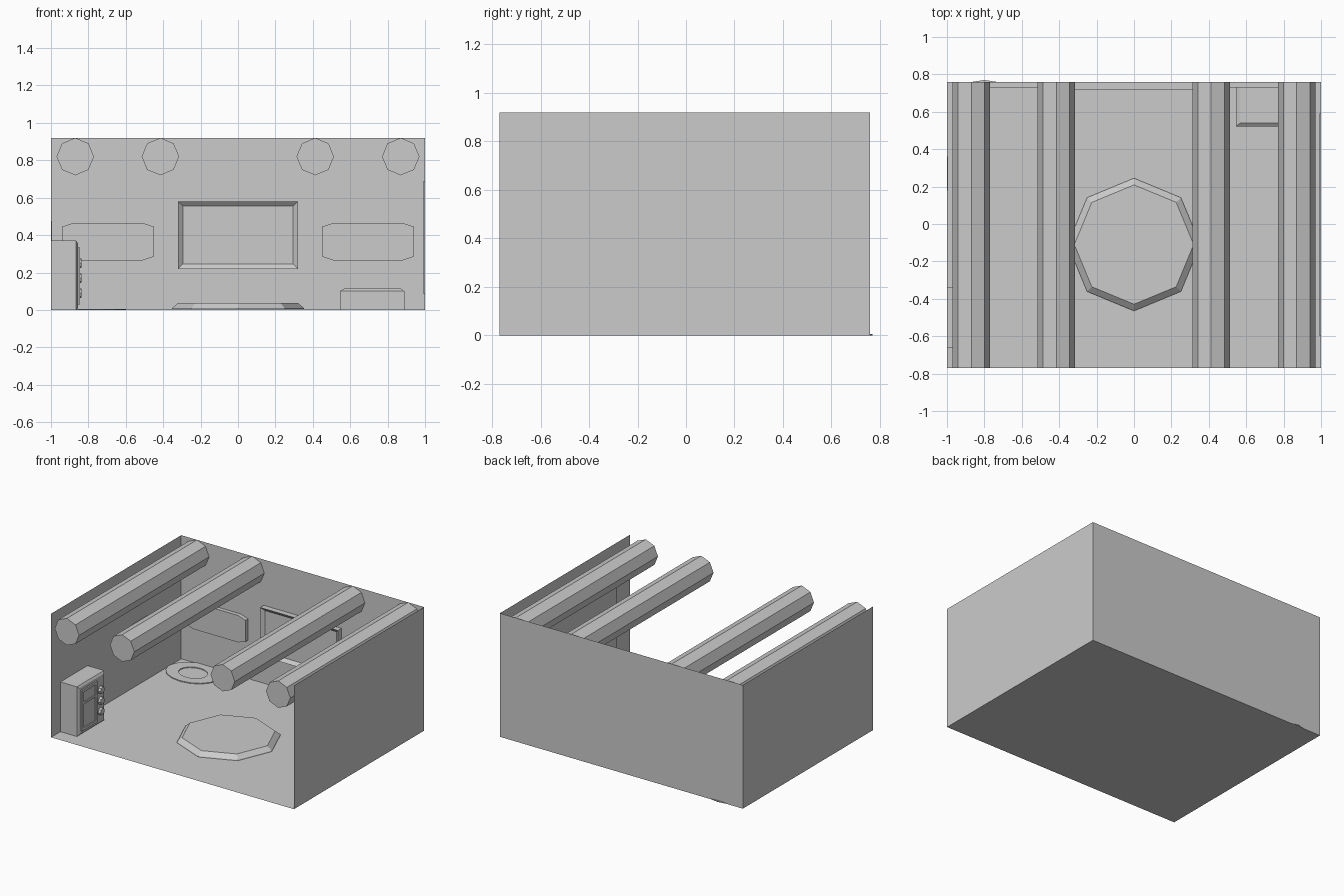
import bpy, bmesh
from math import sin, cos, pi

if "Cube" in bpy.data.objects:
    bpy.data.objects.remove(bpy.data.objects["Cube"])


def mesh_object(name, bm, recalc=True):
    if recalc:
        bmesh.ops.recalc_face_normals(bm, faces=bm.faces)
    me = bpy.data.meshes.new(name)
    bm.to_mesh(me)
    bm.free()
    ob = bpy.data.objects.new(name, me)
    bpy.context.collection.objects.link(ob)
    return ob


def loft(name, loops, cap_start=True, cap_end=True, ring=False):
    """Join equal-length loops of points with quads, optionally capped."""
    bm = bmesh.new()
    vs = [[bm.verts.new(p) for p in lp] for lp in loops]
    pairs = list(zip(vs, vs[1:])) + ([(vs[-1], vs[0])] if ring else [])
    for a, b in pairs:
        n = len(a)
        for i in range(n):
            j = (i + 1) % n
            bm.faces.new((a[i], a[j], b[j], b[i]))
    if cap_start:
        bm.faces.new(vs[0])
    if cap_end:
        bm.faces.new(vs[-1])
    return mesh_object(name, bm)


def rect(u0, u1, v0, v1):
    return [(u0, v0), (u1, v0), (u1, v1), (u0, v1)]


def ngon(cu, cv, ru, rv, n=8):
    return [(cu + ru * cos(2 * pi * i / n), cv + rv * sin(2 * pi * i / n)) for i in range(n)]


def at_x(pts, x):
    return [(x, u, v) for u, v in pts]


def at_y(pts, y):
    return [(u, y, v) for u, v in pts]


def at_z(pts, z):
    return [(u, v, z) for u, v in pts]


FRONT, BACK, TOP = -0.77, 0.76, 0.92

# Open room: floor, two side walls, back wall (single sheets)
bm = bmesh.new()
a = [bm.verts.new(p) for p in [(-1, FRONT, 0), (1, FRONT, 0), (1, BACK, 0), (-1, BACK, 0)]]
b = [bm.verts.new((v.co.x, v.co.y, TOP)) for v in a]
bm.faces.new(a)
for i, j in ((1, 2), (2, 3), (3, 0)):
    bm.faces.new((a[j], a[i], b[i], b[j]))
mesh_object("room_shell", bm, recalc=False)

# Octagonal ceiling beams
for i, x in enumerate((-0.87, -0.415, 0.413, 0.87)):
    prof = ngon(x, 0.82, 0.1, 0.1)
    loft(f"ceiling_beam_{i + 1}", [at_y(prof, FRONT), at_y(prof, BACK)])

# Central picture frame with inward sloping border and recessed panel
outer = rect(-0.32, 0.32, 0.22, 0.58)
inner = rect(-0.295, 0.295, 0.245, 0.555)
loft("picture_frame", [at_y(outer, BACK), at_y(outer, 0.718), at_y(inner, 0.74)], cap_start=False)

# Wall plaques with clipped corners, either side of the frame
for side, cx in (("left", -0.695), ("right", 0.695)):
    p = [(-0.185, 0.265), (0.185, 0.265), (0.245, 0.285), (0.245, 0.445),
         (0.185, 0.465), (-0.185, 0.465), (-0.245, 0.445), (-0.245, 0.285)]
    p = [(cx + u, v) for u, v in p]
    loft(f"wall_plaque_{side}", [at_y(p, BACK), at_y(p, 0.73)])

# Octagonal floor platform with sloping rim
loft("floor_platform", [at_z(ngon(0, -0.11, 0.355, 0.355), 0.004),
                        at_z(ngon(0, -0.11, 0.353, 0.353), 0.01),
                        at_z(ngon(0, -0.11, 0.319, 0.319), 0.038)])

# Low chest in the back right corner, chamfered top
loft("low_chest", [at_z(rect(0.545, 0.89, 0.52, BACK), 0),
                   at_z(rect(0.545, 0.89, 0.52, BACK), 0.1),
                   at_z(rect(0.568, 0.868, 0.54, BACK), 0.115)])

# Flat ring on the floor in the back left corner
big, small = ngon(-0.8, 0.615, 0.2, 0.155, 16), ngon(-0.8, 0.615, 0.105, 0.085, 16)
loft("floor_ring", [at_z(big, 0.0), at_z(big, 0.006), at_z(small, 0.006), at_z(small, 0.0)],
     False, False, ring=True)

# Thin panels on the side walls
p = rect(-0.6, 0.59, 0.085, 0.69)
loft("right_wall_panel", [at_x(p, 1.0), at_x(p, 0.991)])
p = rect(0.18, 0.36, 0.28, 0.475)
loft("left_wall_panel", [at_x(p, -1.0), at_x(p, -0.994)])

# Cabinet by the left wall, with chamfered front
loft("cabinet_body", [at_x(rect(-0.66, -0.34, 0, 0.37), -1.0),
                      at_x(rect(-0.66, -0.34, 0, 0.37), -0.865),
                      at_x(rect(-0.645, -0.355, 0.01, 0.355), -0.855)])
# Cabinet door with raised border and sunken centre
o, n = rect(-0.625, -0.445, 0.03, 0.335), rect(-0.605, -0.465, 0.05, 0.315)
loft("cabinet_door", [at_x(o, -0.856), at_x(o, -0.845), at_x(n, -0.845), at_x(n, -0.852)],
     cap_start=False)
p = rect(-0.605, -0.465, 0.225, 0.24)
loft("cabinet_door_bar", [at_x(p, -0.854), at_x(p, -0.845)])
# Cabinet knobs
for i, z in enumerate((0.09, 0.17, 0.25)):
    k = ngon(-0.395, z, 0.03, 0.03)
    t = ngon(-0.395, z, 0.024, 0.024)
    loft(f"cabinet_knob_{i + 1}", [at_x(k, -0.856), at_x(t, -0.838)])
